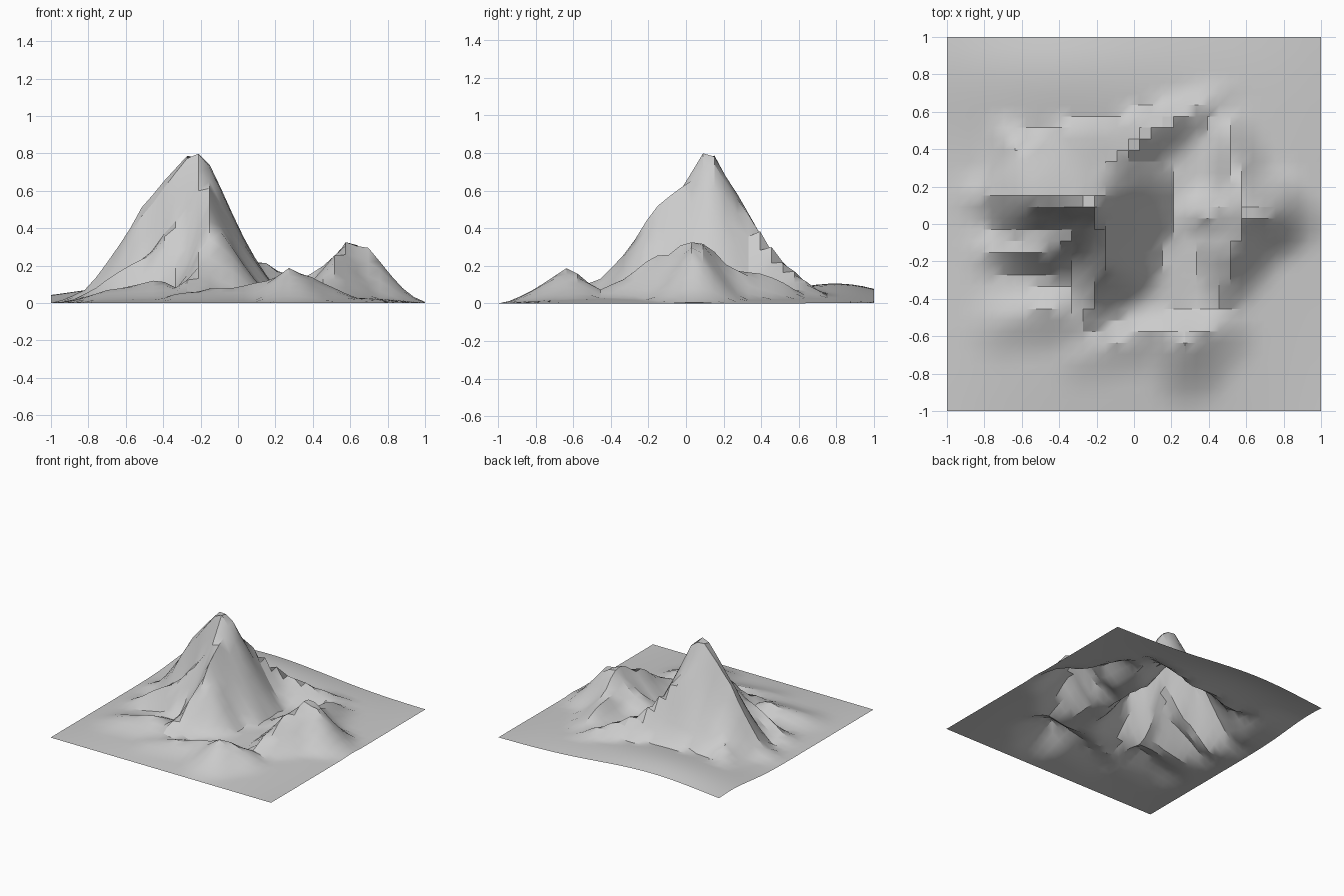
import bpy, bmesh, math
from mathutils import Vector, noise

if "Cube" in bpy.data.objects:
    bpy.data.objects.remove(bpy.data.objects["Cube"])

# Ridge lines: slope width on the left and right of travel, then (x, y, height) points
ridges = [
    # main peak: west, south-west, south, north-east and north-west spurs
    (0.8, 1, [(-0.19, 0.12, 0.86), (-0.27, 0.12, 0.86), (-0.50, 0.13, 0.56), (-0.8, 0.14, 0.08)]),
    (0.75, 0.9, [(-0.20, 0.0, 0.62), (-0.40, -0.11, 0.37), (-0.75, -0.16, 0.09)]),
    (1, 0.75, [(-0.21, 0.11, 0.85), (-0.15, -0.18, 0.50), (-0.22, -0.40, 0.19), (-0.33, -0.6, 0.06)]),
    (0.85, 1, [(-0.22, 0.11, 0.85), (-0.20, 0.25, 0.63), (0.06, 0.48, 0.26), (0.45, 0.68, 0.08)]),
    (1, 1, [(-0.28, 0.22, 0.60), (-0.58, 0.33, 0.22), (-0.68, 0.5, 0.10)]),
    # side peak
    (1, 1, [(0.38, 0.05, 0.17), (0.60, 0.07, 0.36), (0.68, 0.05, 0.32), (0.78, 0.04, 0.14)]),
    (1, 1, [(0.60, 0.05, 0.36), (0.53, -0.12, 0.28), (0.46, -0.42, 0.09)]),
    (1, 1, [(0.60, 0.07, 0.36), (0.56, 0.19, 0.23), (0.50, 0.50, 0.13)]),
    # front foothills
    (0.9, 1.4, [(-0.3, -0.68, 0.06), (0.14, -0.56, 0.11), (0.28, -0.62, 0.20), (0.42, -0.54, 0.13)]),
    (1.2, 1.4, [(-0.68, -0.5, 0.08), (-0.42, -0.45, 0.13)]),
]


def ridge_height(p, a, b, left, right):
    """Height of the slope under one ridge segment."""
    a2, b2 = Vector(a[:2]), Vector(b[:2])
    d = b2 - a2
    q = p - a2
    t = max(0.0, min(1.0, q.dot(d) / d.length_squared))
    top = a[2] + (b[2] - a[2]) * t
    off = q - d * t
    side = (d.x * q.y - d.y * q.x) / d.length / max(off.length, 1e-6)
    scale = (left + right) / 2 + side * (left - right) / 2
    width = (0.19 + 0.38 * top) * scale
    return top * max(0.0, 1 - off.length / width) ** 1.35


def height(x, y):
    p = Vector((x, y))
    slope = max(ridge_height(p, a, b, l, r)
                for l, r, pts in ridges for a, b in zip(pts, pts[1:]))
    # low swell along the back and gentle apron round the mountains
    swell = 0.09 * math.exp(-((x + 0.4) / 0.7) ** 2 - ((y - 0.86) / 0.36) ** 2)
    apron = 0.06 * max(0, 1 - x * x) * max(0, 1 - y * y)
    fade = min(1.0, 5 * (1 - max(abs(x), abs(y))))
    rough = 0.02 * noise.noise(Vector((x * 5, y * 5, 1.7))) * fade * min(1, slope * 4)
    return max(0.0, max(slope, swell + apron) + rough)


# Terrain sheet
bm = bmesh.new()
bmesh.ops.create_grid(bm, x_segments=33, y_segments=33, size=1)
for v in bm.verts:
    v.co.z = height(v.co.x, v.co.y)
low = min(v.co.z for v in bm.verts)
for v in bm.verts:
    v.co.z -= low
mesh = bpy.data.meshes.new("mountain_terrain")
bm.to_mesh(mesh)
bm.free()
terrain = bpy.data.objects.new("mountain_terrain", mesh)
bpy.context.collection.objects.link(terrain)
bpy.context.view_layer.objects.active = terrain
terrain.select_set(True)
bpy.ops.object.shade_smooth_by_angle(angle=math.radians(30))
